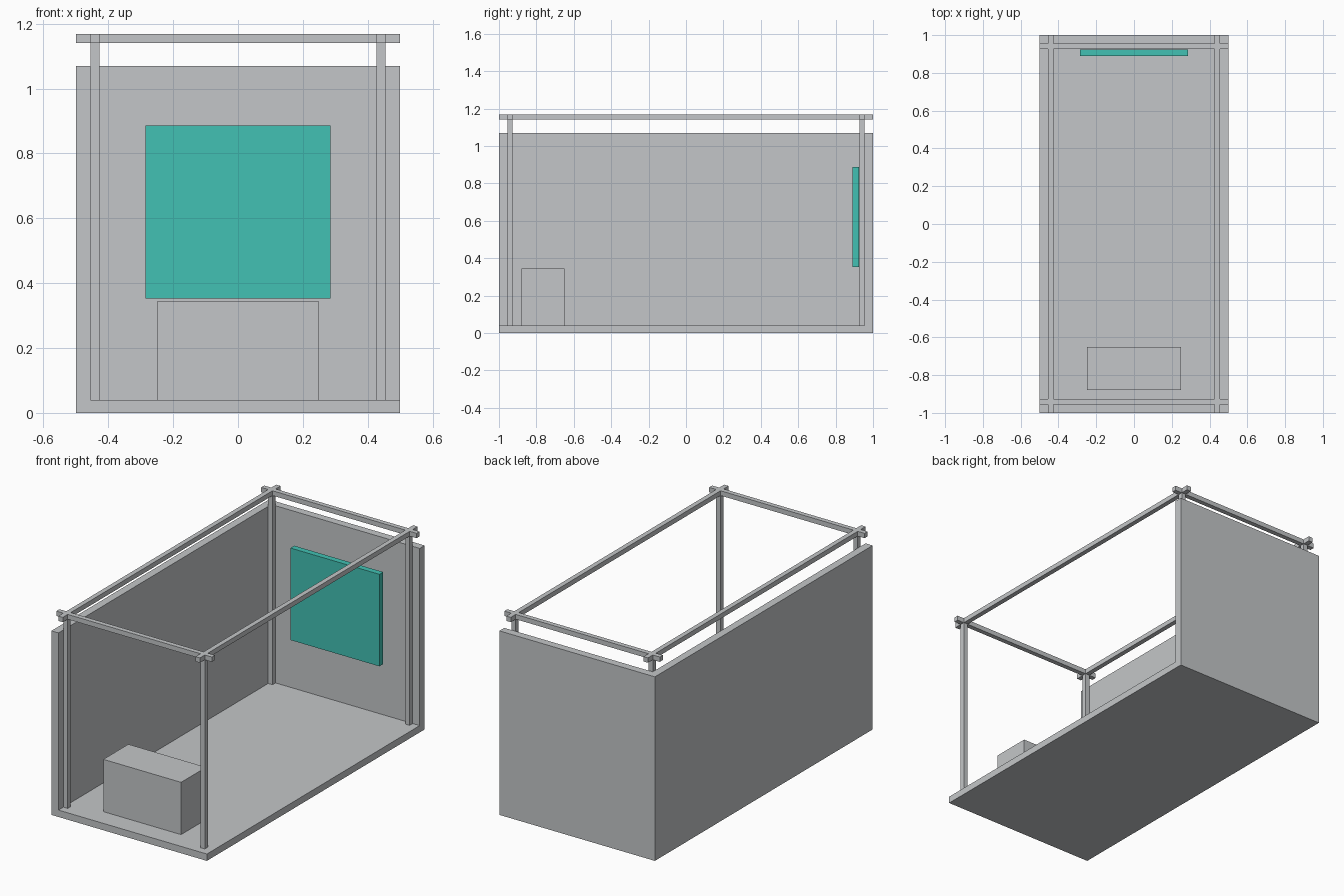
import bpy

default_cube = bpy.data.objects.get("Cube")
if default_cube:
    bpy.data.objects.remove(default_cube, do_unlink=True)


def material(name, colour):
    mat = bpy.data.materials.new(name)
    mat.use_nodes = True
    mat.diffuse_color = colour
    mat.node_tree.nodes["Principled BSDF"].inputs["Base Color"].default_value = colour
    return mat


grey = material("light grey", (0.55, 0.565, 0.58, 1))
teal = material("teal", (0.054, 0.533, 0.451, 1))


def box(name, x, y, z, mat=grey):
    """Add a box from its (low, high) range on each axis."""
    spans = (x, y, z)
    bpy.ops.mesh.primitive_cube_add(size=1, location=[(a + b) / 2 for a, b in spans])
    obj = bpy.context.object
    obj.name = obj.data.name = name
    obj.scale = [b - a for a, b in spans]
    bpy.ops.object.transform_apply(location=False, rotation=False, scale=True)
    obj.data.materials.append(mat)
    return obj


W, L = 0.5, 1.0                 # half width and half length
wall, floor_top, wall_top = 0.045, 0.04, 1.07
bar = 0.028                     # thickness of posts and rails
rail_low, rail_high = 1.14, 1.168
post_x, post_y = W - wall - bar / 2, L - wall - bar / 2


def around(centre):
    return (centre - bar / 2, centre + bar / 2)


# Floor and the two walls
box("floor", (-W + wall, W), (-L, L - wall), (0, floor_top))
box("side_wall", (-W, -W + wall), (-L, L - wall), (0, wall_top))
box("back_wall", (-W, W), (L - wall, L), (0, wall_top))

# Corner posts
for sx, side in ((-1, "right"), (1, "left")):
    for sy, end in ((-1, "front"), (1, "back")):
        box(f"{end}_{side}_post", around(sx * post_x), around(sy * post_y),
            (floor_top, rail_low))

# Crossing top rails
for sx, side in ((-1, "right"), (1, "left")):
    box(f"{side}_rail", around(sx * post_x), (-L, L), (rail_low, rail_high))
for sy, end in ((-1, "front"), (1, "back")):
    box(f"{end}_rail", (-W, W), around(sy * post_y), (rail_low, rail_high))

# Counter near the front and the panel at the back
box("counter", (-0.25, 0.25), (-0.88, -0.65), (floor_top, 0.344))
box("wall_panel", (-0.286, 0.286), (0.89, 0.925), (0.352, 0.887), teal)
